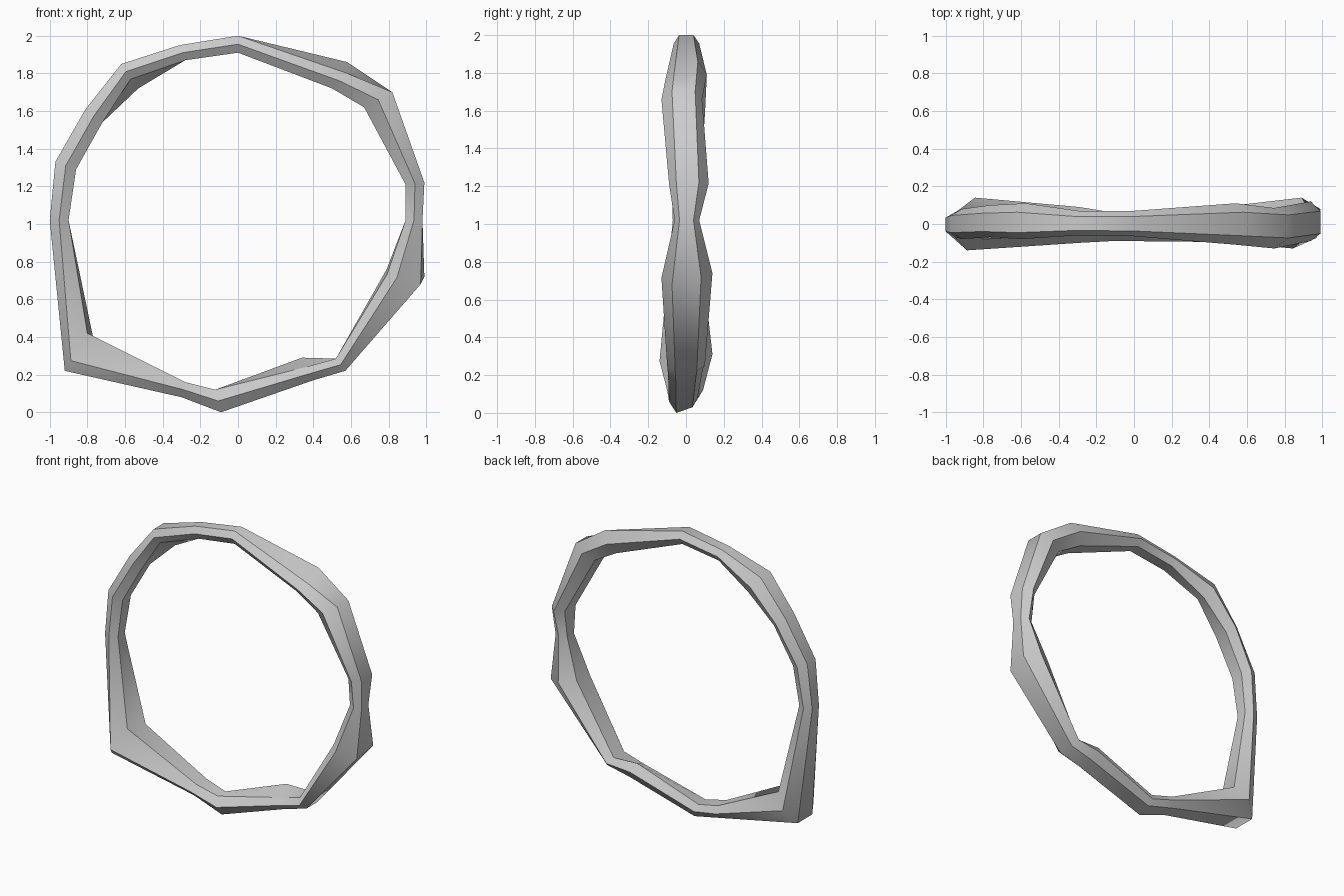
import bpy, bmesh

# Ring stations: outer x, outer z, inner x, inner z, front depth, back depth
STATIONS = [
    (0.00, 2.00, 0.00, 1.91, -.065, .07),
    (-.31, 1.95, -.28, 1.87, -.06, .07),
    (-.62, 1.85, -.57, 1.77, -.08, .11),
    (-.81, 1.61, -.72, 1.54, -.07, .10),
    (-.97, 1.33, -.86, 1.29, -.08, .08),
    (-1.0, 1.02, -.90, 1.02, -.07, .06),
    (-.92, 0.22, -.80, 0.42, -.14, .14),
    (-.30, 0.08, -.28, 0.16, -.10, .09),
    (-.09, 0.00, -.12, 0.12, -.09, .06),
    (0.40, 0.17, 0.36, 0.24, -.095, .09),
    (0.57, 0.22, 0.52, 0.285, -.10, .10),
    (0.97, 0.68, 0.79, 0.73, -.13, .14),
    (0.98, 1.02, 0.89, 1.02, -.06, .07),
    (0.99, 1.22, 0.89, 1.21, -.09, .12),
    (0.82, 1.70, 0.67, 1.62, -.13, .085),
    (0.58, 1.80, 0.50, 1.72, -.11, .11),
]
# Stations whose back half is skewed away from the front half
BACK = {2: (-.62, 1.85, -.53, 1.72), 6: (-.92, .22, -.77, .40),
        8: (-.09, .03, -.12, .12), 9: (.40, .18, .34, .29),
        11: (.99, .72, .79, .76), 15: (.58, 1.86, .50, 1.72)}
# Position of the front ridge between outer and inner edge
RIDGE = {6: .27, 11: .7}


def half(edge, depth, t=.5):
    ox, oz, ix, iz = edge
    return [(ox, depth * .57, oz),
            (ox + (ix - ox) * t, depth, oz + (iz - oz) * t),
            (ix, depth * .57, iz)]


# Irregular six-sided ring
bm = bmesh.new()
loops = []
for i, s in enumerate(STATIONS):
    front = half(s[:4], s[4], RIDGE.get(i, .5))
    back = half(BACK.get(i, s[:4]), s[5])
    loops.append([bm.verts.new(p) for p in front + back[::-1]])
for i, a in enumerate(loops):
    b = loops[(i + 1) % len(loops)]
    for k in range(6):
        n = (k + 1) % 6
        bm.faces.new((a[k], a[n], b[n], b[k])).smooth = True
# Crisp edges along the ring, soft shading across the stations
for i, a in enumerate(loops):
    for v, w in zip(a, loops[(i + 1) % len(loops)]):
        bm.edges.get((v, w)).smooth = False
bmesh.ops.recalc_face_normals(bm, faces=bm.faces)
mesh = bpy.data.meshes.new("ring_frame")
bm.to_mesh(mesh)
bm.free()
ring = bpy.data.objects.new("ring_frame", mesh)
bpy.context.collection.objects.link(ring)
